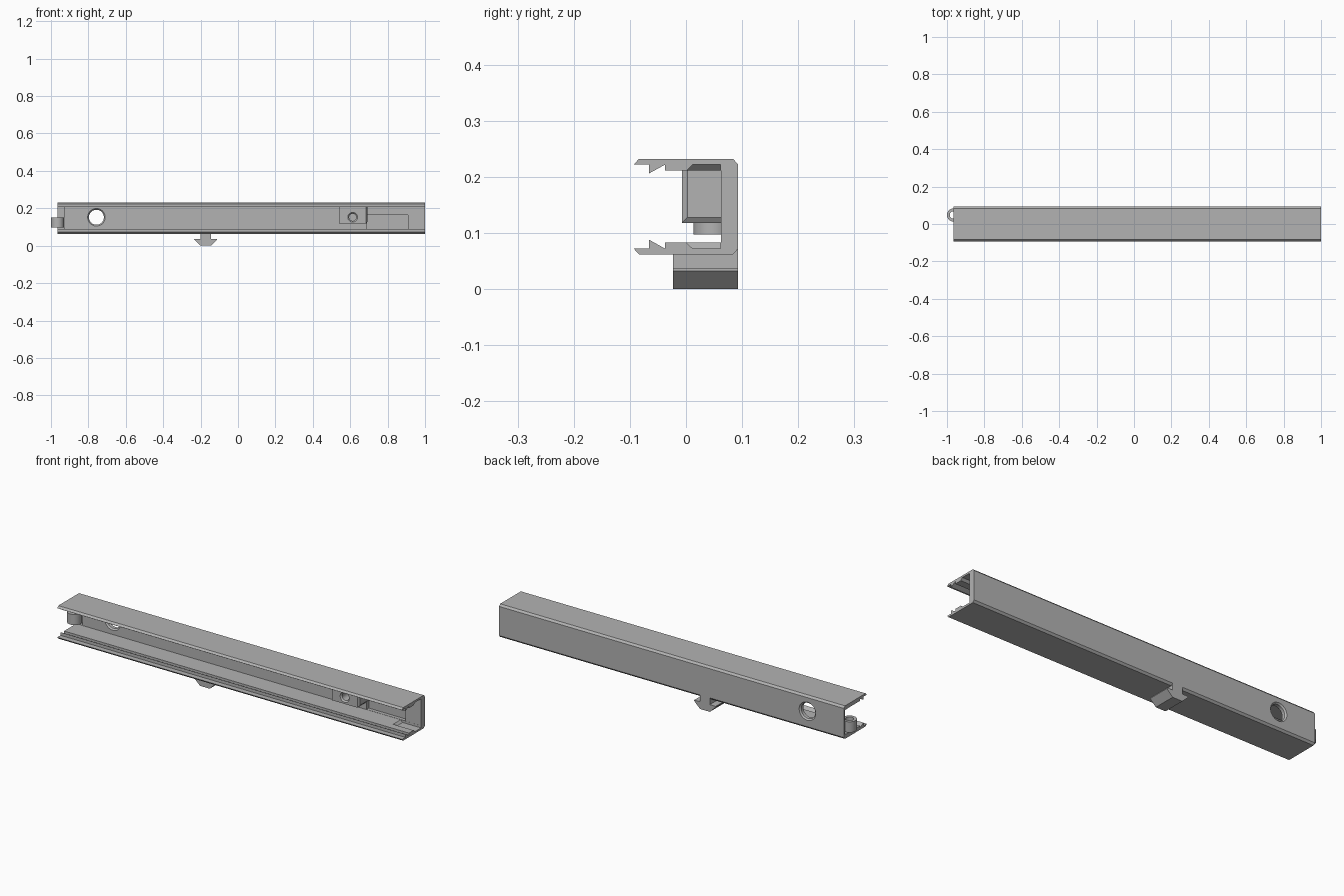
import bpy, bmesh
from mathutils import Vector

if "Cube" in bpy.data.objects:
    bpy.data.objects.remove(bpy.data.objects["Cube"])

grey = bpy.data.materials.new("mid grey plastic")
grey.use_nodes = True
grey.diffuse_color = (0.45, 0.45, 0.45, 1)
grey.node_tree.nodes["Principled BSDF"].inputs["Base Color"].default_value = grey.diffuse_color

MID = 0.147            # height of the channel's mirror plane
X0, X1 = -0.965, 1.0   # channel ends


def make(name, bm):
    bmesh.ops.recalc_face_normals(bm, faces=bm.faces)
    mesh = bpy.data.meshes.new(name)
    bm.to_mesh(mesh)
    bm.free()
    mesh.materials.append(grey)
    obj = bpy.data.objects.new(name, mesh)
    bpy.context.collection.objects.link(obj)
    return obj


def loft(name, start, end):
    """Solid between two matching outlines."""
    bm = bmesh.new()
    a = [bm.verts.new(p) for p in start]
    b = [bm.verts.new(p) for p in end]
    bm.faces.new(a)
    bm.faces.new(b[::-1])
    n = len(a)
    for i in range(n):
        bm.faces.new((a[i], a[(i + 1) % n], b[(i + 1) % n], b[i]))
    return make(name, bm)


def box(name, x, y, z):
    def ring(h):
        return [(x[0], y[0], h), (x[1], y[0], h), (x[1], y[1], h), (x[0], y[1], h)]
    return loft(name, ring(z[0]), ring(z[1]))


def tube(name, axis, start, end, r1, r2, sides=48):
    """Cylinder or cone between two points."""
    start, end = Vector(start), Vector(end)
    bm = bmesh.new()
    bmesh.ops.create_cone(bm, cap_ends=True, segments=sides, radius1=r1, radius2=r2,
                          depth=(end - start).length)
    turn = Vector((0, 0, 1)).rotation_difference(end - start).to_matrix()
    bmesh.ops.rotate(bm, verts=bm.verts, matrix=turn)
    bmesh.ops.translate(bm, verts=bm.verts, vec=(start + end) / 2)
    return make(name, bm)


def cut(target, *cutters):
    for cutter in cutters:
        cutter.hide_render = True
        mod = target.modifiers.new("cut", "BOOLEAN")
        mod.operation = "DIFFERENCE"
        mod.solver = "EXACT"
        mod.object = cutter
        bpy.context.view_layer.objects.active = target
        bpy.ops.object.modifier_apply(modifier=mod.name)
        bpy.data.objects.remove(cutter)


# Channel: mirrored C-shaped section with toothed lips
lower = [(0.062, 0.083), (-0.037, 0.083), (-0.037, 0.072), (-0.066, 0.088),
         (-0.066, 0.072), (-0.093, 0.072), (-0.084, 0.062), (0.084, 0.062), (0.093, 0.072)]
section = lower + [(y, 2 * MID - z) for y, z in reversed(lower)]
channel = loft("channel", [(X0, y, z) for y, z in section], [(X1, y, z) for y, z in section])

# Round wall hole with bevelled rims
HX, HZ = -0.757, 0.152
cut(channel,
    tube("hole", "y", (HX, 0.04, HZ), (HX, 0.12, HZ), 0.04, 0.04),
    tube("inner_rim", "y", (HX, 0.055, HZ), (HX, 0.069, HZ), 0.054, 0.04),
    tube("outer_rim", "y", (HX, 0.1, HZ), (HX, 0.086, HZ), 0.054, 0.04))

# Recesses on the inside of the wall
cut(channel,
    box("latch_recess", (0.69, 0.91), (0.04, 0.08), (0.084, 0.163)),
    box("ring_recess", (X0 - 0.1, -0.93), (0.04, 0.083), (0.084, 0.21)))

# Bevel-sided pockets in both flanges at the open end
for sign in (-1, 1):
    def outline(x, y, depth):
        z = MID + sign * depth
        return [(x, y, z), (1.1, y, z), (1.1, 0.0615, z), (x, 0.0615, z)]
    cut(channel, loft("pocket", outline(0.871, -0.012, 0.052), outline(0.895, 0.012, 0.075)))

# Screw block on the wall, bevelled towards the open end
def block_outline(x, inset):
    y, z = -0.007 + inset, 0.118 + inset
    return [(x, y, z), (x, 0.07, z), (x, 0.07, 0.215), (x, y, 0.215)]

block = loft("screw_block", block_outline(0.54, 0), block_outline(0.685, 0))
block_tip = loft("screw_block_bevel", block_outline(0.685, 0), block_outline(0.692, 0.01))
BX = 0.613
cut(block,
    tube("bore", "y", (BX, -0.02, HZ), (BX, 0.055, HZ), 0.019, 0.019, 32),
    tube("bore_rim", "y", (BX, -0.014, HZ), (BX, 0.0, HZ), 0.033, 0.019, 32))

# Hinge ring at the other end
RY = 0.048
ring = tube("hinge_ring", "z", (X0, RY, 0.097), (X0, RY, 0.152), 0.035, 0.035)
cut(ring, tube("pin_hole", "z", (X0, RY, 0.05), (X0, RY, 0.2), 0.02, 0.02))

# Arrow-shaped clip under the channel
half = [(0.028, 0.08), (0.028, 0.037), (0.061, 0.037), (0.061, 0.032), (0.028, 0.0)]
clip_shape = half + [(-x, z) for x, z in reversed(half)]
CX = -0.173
clip = loft("clip", [(CX + x, -0.023, z) for x, z in clip_shape],
            [(CX + x, 0.093, z) for x, z in clip_shape])

# Smooth round surfaces, crisp edges
for obj in (channel, block, ring):
    bpy.ops.object.select_all(action="DESELECT")
    obj.select_set(True)
    bpy.context.view_layer.objects.active = obj
    bpy.ops.object.shade_smooth_by_angle(angle=0.5)
